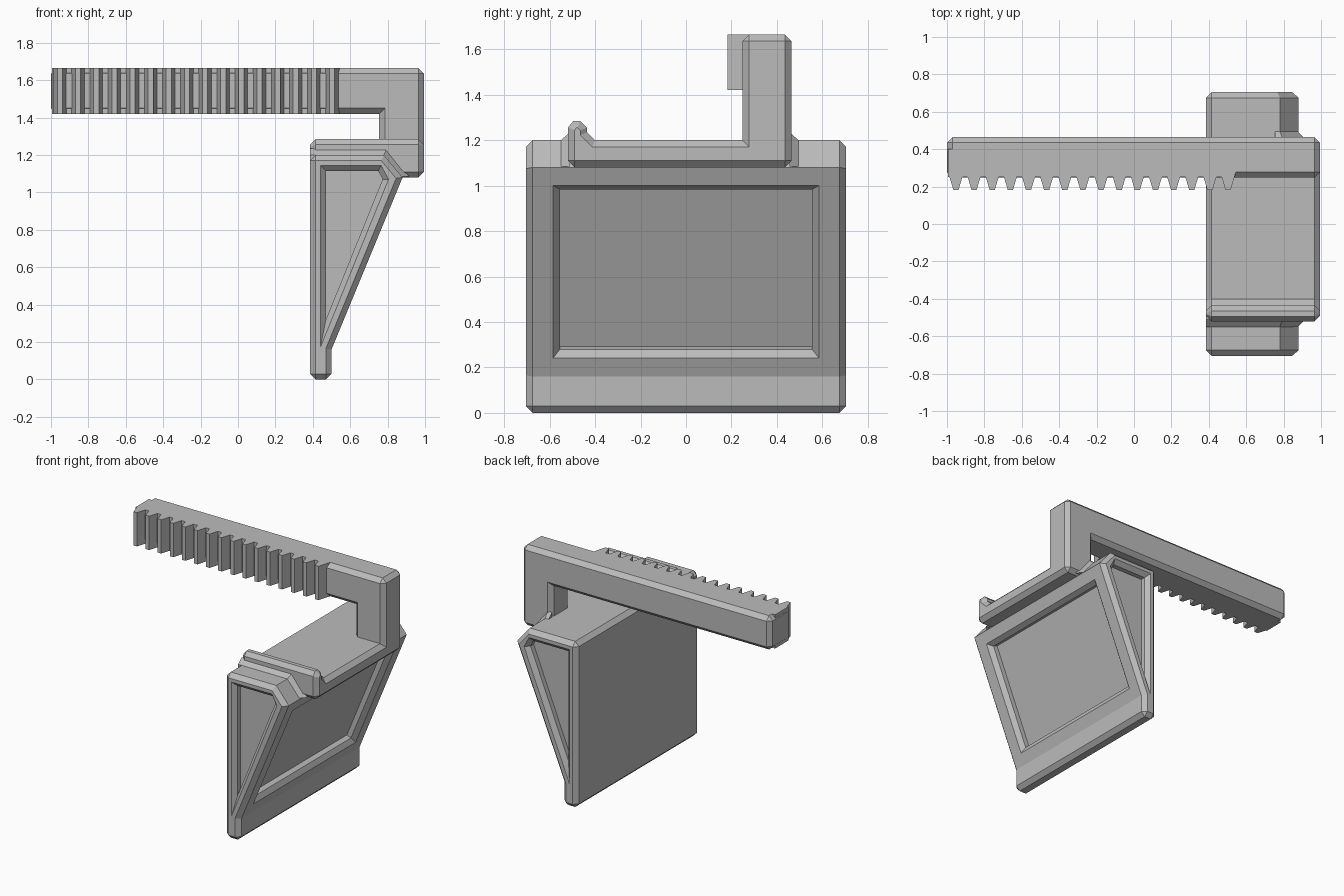
import bpy
import bmesh
from mathutils import Vector

cube = bpy.data.objects.get("Cube")
if cube:
    bpy.data.objects.remove(cube, do_unlink=True)

grey = bpy.data.materials.new("plain_grey")
grey.use_nodes = True
GREY = (0.5, 0.5, 0.5, 1)
grey.diffuse_color = GREY
grey.node_tree.nodes["Principled BSDF"].inputs["Base Color"].default_value = GREY

CHAMFER = 0.03


def loft(name, loops, chamfer=0):
    """Join equal-length point loops into a closed solid, optionally chamfering square edges."""
    bm = bmesh.new()
    rings = [[bm.verts.new(p) for p in loop] for loop in loops]
    n = len(rings[0])
    for a, b in zip(rings, rings[1:]):
        for i in range(n):
            j = (i + 1) % n
            bm.faces.new((a[i], a[j], b[j], b[i]))
    bm.faces.new(rings[0])
    bm.faces.new(rings[-1])
    bmesh.ops.recalc_face_normals(bm, faces=bm.faces)
    if chamfer:
        bm.normal_update()
        square = [e for e in bm.edges if e.is_convex and e.calc_face_angle() > 1.2]
        bmesh.ops.bevel(bm, geom=square, offset=chamfer, segments=1,
                        affect='EDGES', clamp_overlap=False)
        bmesh.ops.recalc_face_normals(bm, faces=bm.faces)
    mesh = bpy.data.meshes.new(name)
    bm.to_mesh(mesh)
    bm.free()
    mesh.materials.append(grey)
    obj = bpy.data.objects.new(name, mesh)
    bpy.context.collection.objects.link(obj)
    return obj


def along_y(profile, y):
    return [(x, y, z) for x, z in profile]


def along_x(profile, x):
    return [(x, y, z) for y, z in profile]


def along_z(profile, z):
    return [(x, y, z) for x, y in profile]


def carve(target, cutter):
    cutter.hide_render = True
    mod = target.modifiers.new("recess", 'BOOLEAN')
    mod.operation = 'DIFFERENCE'
    mod.solver = 'EXACT'
    mod.object = cutter
    bpy.context.view_layer.objects.active = target
    bpy.ops.object.modifier_apply(modifier=mod.name)
    bpy.data.objects.remove(cutter, do_unlink=True)


# Wedge body with chamfered ends
HALF = 0.705
wedge = [(0.385, 0), (0.5, 0), (0.5, 0.16), (0.88, 1.08), (0.78, 1.2), (0.385, 1.2)]
body = loft("wedge_body", [along_y(wedge, -HALF), along_y(wedge, HALF)], CHAMFER)

# Recessed end panels: chamfered rim, then a straight wall
rim = [(0.44, 0.17), (0.805, 1.07), (0.765, 1.145), (0.44, 1.145)]
floor = [(0.47, 0.32), (0.773, 1.07), (0.75, 1.115), (0.47, 1.115)]
steps = [(rim, 0.02), (rim, 0), (floor, -0.03), (floor, -0.065)]
for side in (-1, 1):
    carve(body, loft("end_cutter", [along_y(p, side * (HALF + d)) for p, d in steps]))

# Recessed panel on the sloping face
low, high = Vector((0.5, 0, 0.16)), Vector((0.88, 0, 1.08))
slope = (high - low).normalized()
normal = Vector((slope.z, 0, -slope.x))


def slope_loop(inset, depth):
    bottom = low + slope * (0.087 + inset) + normal * depth
    top = low + slope * (0.909 - inset) + normal * depth
    w = Vector((0, 0.585 - inset, 0))
    return [bottom - w, bottom + w, top + w, top - w]


carve(body, loft("slope_cutter", [slope_loop(i, d) for i, d in
                                  ((0, 0.02), (0, 0), (0.03, -0.03), (0.03, -0.065))]))

# Top plate with a raised lip at the front
plate = [(-0.52, 1.08), (0.465, 1.08), (0.465, 1.2), (-0.4, 1.2), (-0.435, 1.235),
         (-0.435, 1.255), (-0.465, 1.285), (-0.495, 1.285), (-0.52, 1.255)]
loft("top_plate", [along_x(plate, 0.385), along_x(plate, 0.995)], CHAMFER)

# Sloping collars blending the plate and post into the body
for name, left, near, far in (("front_collar", 0.385, -0.51, -0.55),
                              ("back_collar", 0.755, 0.455, 0.495)):
    inner = [(left, 1.09), (0.875, 1.085), (0.78, 1.2), (left, 1.2)]
    outer = [(left, 1.09), (0.915, 1.085), (0.795, 1.235), (left, 1.235)]
    loft(name, [along_y(outer, near), along_y(inner, far)])

# Post and long bar as one bent arm
arm = [(0.755, 1.08), (0.995, 1.08), (0.995, 1.665), (-1, 1.665), (-1, 1.42), (0.755, 1.42)]
loft("arm", [along_y(arm, 0.248), along_y(arm, 0.465)], CHAMFER)

# Toothed rack along the front of the bar
PITCH = 0.097
rack = [(-0.995, 0.4), (-0.995, 0.25)]
for k in range(16):
    c = -0.952 + PITCH * k
    rack += [(c - 0.034, 0.25), (c - 0.014, 0.183), (c + 0.014, 0.183), (c + 0.034, 0.25)]
rack += [(0.545, 0.28), (0.545, 0.4)]
loft("rack_teeth", [along_z(rack, 1.42), along_z(rack, 1.665)])
